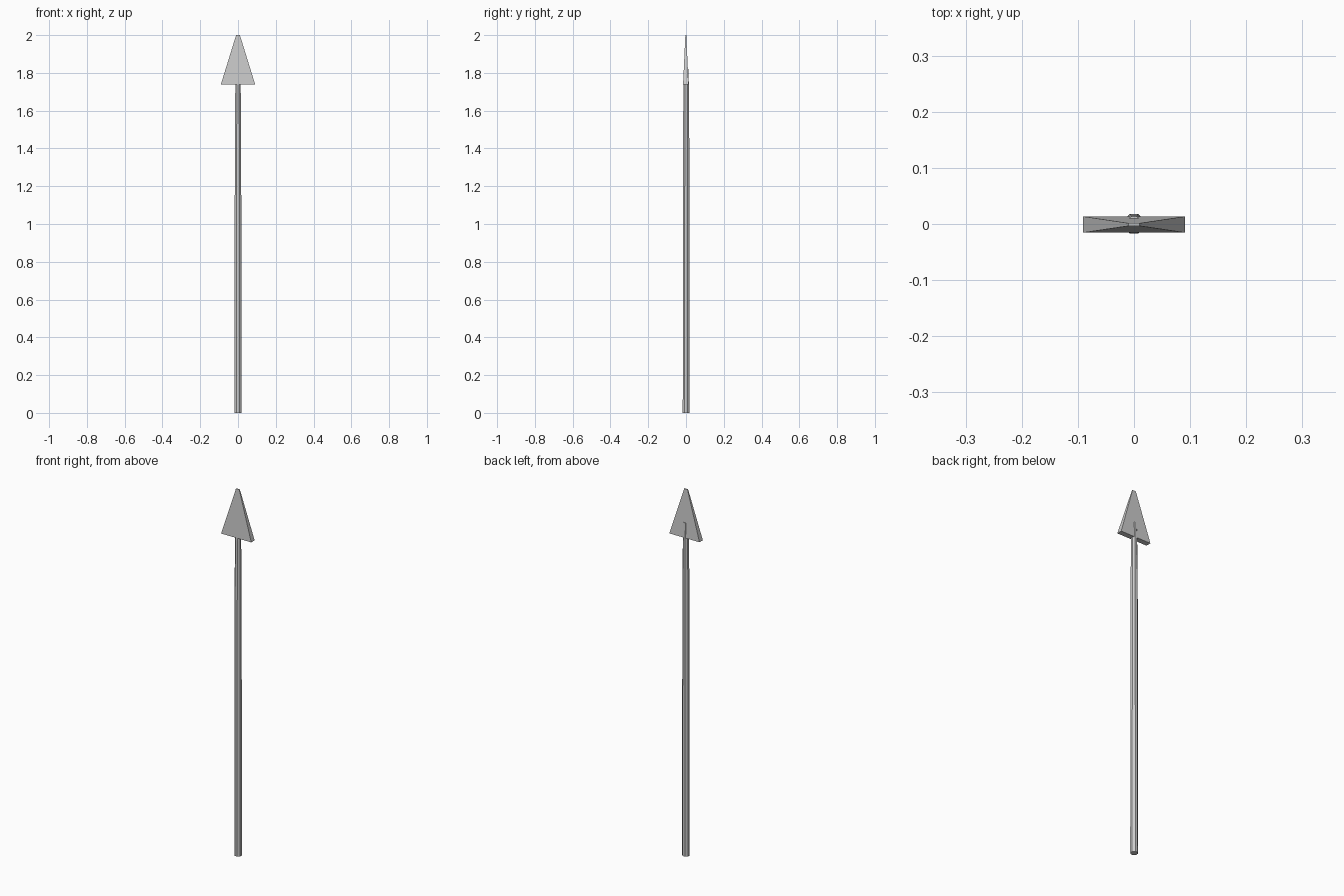
import bpy, bmesh
from math import pi, cos, sin

if "Cube" in bpy.data.objects:
    bpy.data.objects.remove(bpy.data.objects["Cube"])


def loft(name, rings):
    """Skin a stack of equal-length rings and cap both ends."""
    bm = bmesh.new()
    loops = [[bm.verts.new(p) for p in ring] for ring in rings]
    n = len(loops[0])
    for a, b in zip(loops, loops[1:]):
        for i in range(n):
            j = (i + 1) % n
            bm.faces.new((a[i], a[j], b[j], b[i]))
    bm.faces.new(loops[0][::-1])
    bm.faces.new(loops[-1])
    bmesh.ops.recalc_face_normals(bm, faces=bm.faces)
    mesh = bpy.data.meshes.new(name)
    bm.to_mesh(mesh)
    bm.free()
    obj = bpy.data.objects.new(name, mesh)
    bpy.context.collection.objects.link(obj)
    return obj


def octagon(r, y, z):
    return [(r * cos(pi / 8 + i * pi / 4), y + r * sin(pi / 8 + i * pi / 4), z)
            for i in range(8)]


def rectangle(hx, hy, y, z):
    return [(sx * hx, y + sy * hy, z)
            for sx, sy in ((-1, -1), (1, -1), (1, 1), (-1, 1))]


# Wooden pole, narrowing towards the head and running into it
loft("shaft", [octagon(0.0192, 0.0005, 0),
               octagon(0.0185, 0.0005, 1.4),
               octagon(0.0155, 0.001, 1.72),
               octagon(0.0125, 0.0015, 1.82)])

# Flat triangular head, wide base to a thin blunt tip
loft("blade", [rectangle(0.091, 0.0145, -0.001, 1.738),
               rectangle(0.010, 0.0025, -0.001, 2.0)])
